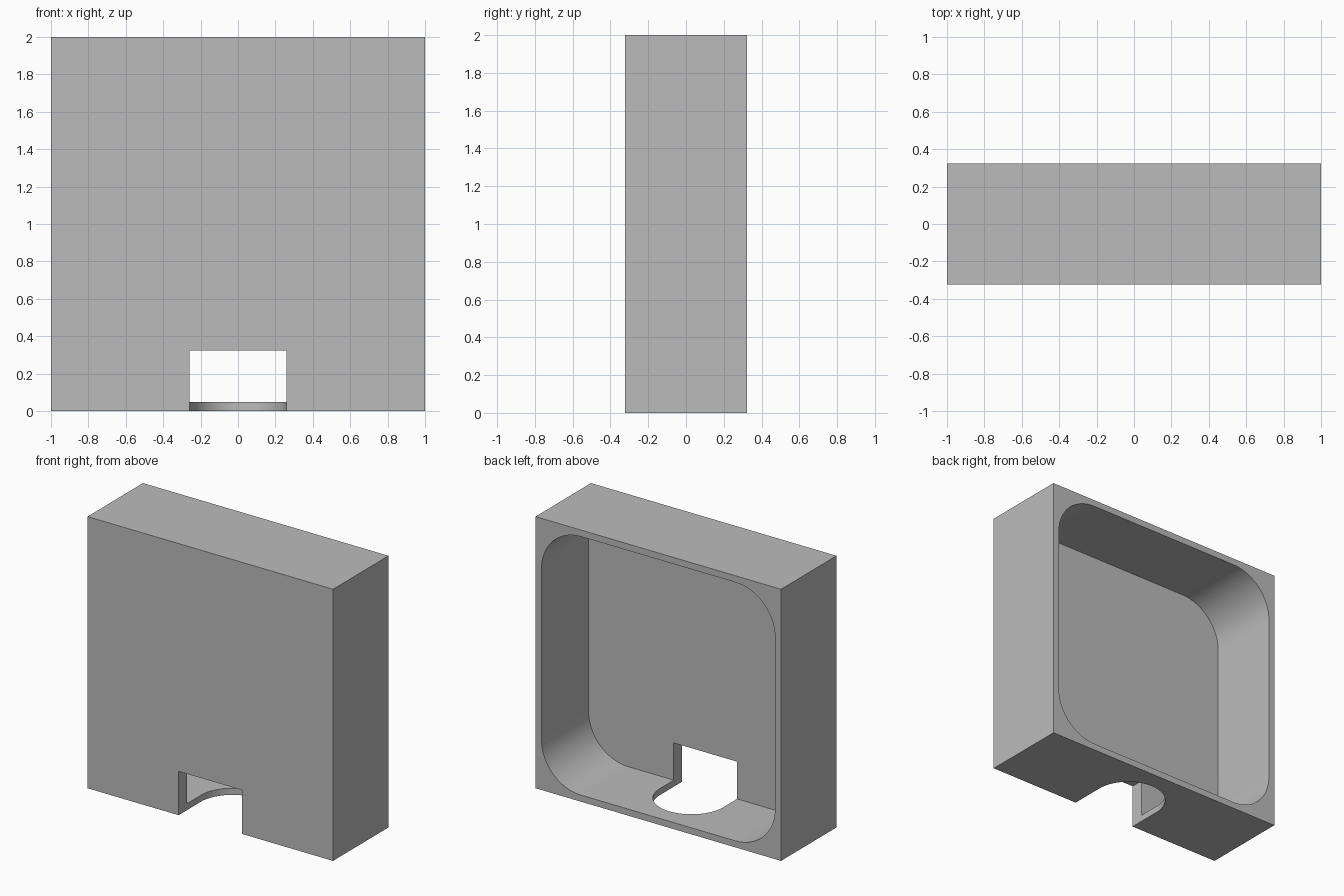
import bpy, bmesh, math
from mathutils import Vector

if "Cube" in bpy.data.objects:
    bpy.data.objects.remove(bpy.data.objects["Cube"], do_unlink=True)

HALF_DEPTH = 10 / 31
WALL = 1.5 / 31          # side walls
FRONT_WALL = 3 / 31
CORNER = 10 / 31         # cavity corner radius
SLOT = 8 / 31            # slot half width
SLOT_TOP = 10 / 31

grey = bpy.data.materials.new("plain grey")
grey.use_nodes = True
colour = (0.5, 0.5, 0.5, 1)
grey.diffuse_color = colour
grey.node_tree.nodes["Principled BSDF"].inputs["Base Color"].default_value = colour


def arc(cx, cy, radius, start, end, steps):
    """Points along an arc, angles in degrees."""
    angles = [math.radians(start + (end - start) * i / steps) for i in range(steps + 1)]
    return [(cx + radius * math.cos(a), cy + radius * math.sin(a)) for a in angles]


def prism(name, points, offset):
    """Extrude a closed outline of 3D points along an offset."""
    bm = bmesh.new()
    face = bm.faces.new([bm.verts.new(p) for p in points])
    extruded = bmesh.ops.extrude_face_region(bm, geom=[face])["geom"]
    verts = [v for v in extruded if isinstance(v, bmesh.types.BMVert)]
    bmesh.ops.translate(bm, verts=verts, vec=Vector(offset))
    bmesh.ops.recalc_face_normals(bm, faces=bm.faces)
    mesh = bpy.data.meshes.new(name)
    bm.to_mesh(mesh)
    bm.free()
    mesh.materials.append(grey)
    obj = bpy.data.objects.new(name, mesh)
    bpy.context.collection.objects.link(obj)
    return obj


# Outer block
corners = [(-1, 0), (1, 0), (1, 2), (-1, 2)]
housing = prism("housing", [(x, -HALF_DEPTH, z) for x, z in corners], (0, 2 * HALF_DEPTH, 0))

# Rounded cavity, open at the back
inset = 1 - WALL - CORNER
outline = []
for i, (sx, sz) in enumerate([(1, 1), (-1, 1), (-1, -1), (1, -1)]):
    outline += arc(sx * inset, 1 + sz * inset, CORNER, 90 * i, 90 * i + 90, 16)
cavity = prism("cavity_cutter", [(x, FRONT_WALL - HALF_DEPTH, z) for x, z in outline],
               (0, 2 * HALF_DEPTH, 0))

# Round-ended slot through the front wall and floor
plan = [(-SLOT, -0.5), (SLOT, -0.5)] + arc(0, SLOT - HALF_DEPTH, SLOT, 0, 180, 32)
slot = prism("slot_cutter", [(x, y, -0.1) for x, y in plan], (0, 0, SLOT_TOP + 0.1))

# Cut both openings, then drop the cutters
bpy.ops.object.select_all(action="DESELECT")
bpy.context.view_layer.objects.active = housing
housing.select_set(True)
for cutter in (cavity, slot):
    cutter.hide_render = True
    cut = housing.modifiers.new(cutter.name, "BOOLEAN")
    cut.operation = "DIFFERENCE"
    cut.solver = "EXACT"
    cut.object = cutter
    bpy.ops.object.modifier_apply(modifier=cut.name)
    bpy.data.objects.remove(cutter, do_unlink=True)

bpy.ops.object.shade_smooth_by_angle(angle=math.radians(30))
